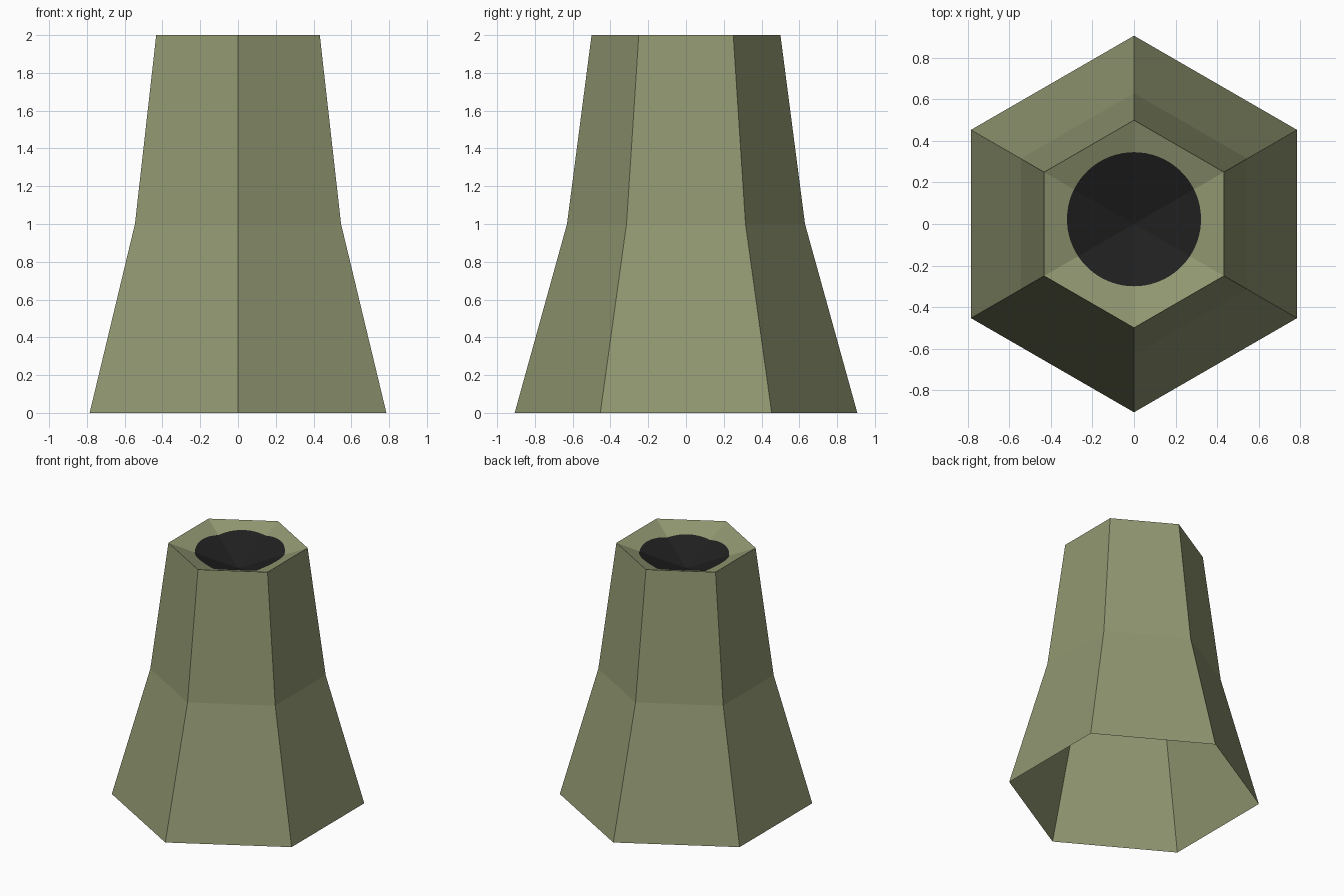
import bpy, bmesh, math
from mathutils import Vector

if "Cube" in bpy.data.objects:
    bpy.data.objects.remove(bpy.data.objects["Cube"])


def material(name, srgb):
    mat = bpy.data.materials.new(name)
    lin = [((c / 255 + 0.055) / 1.055) ** 2.4 for c in srgb]
    mat.diffuse_color = (*lin, 1)
    mat.use_nodes = True
    mat.node_tree.nodes["Principled BSDF"].inputs["Base Color"].default_value = mat.diffuse_color
    return mat


def finish(name, bm, mats):
    me = bpy.data.meshes.new(name)
    bm.to_mesh(me)
    bm.free()
    for m in mats:
        me.materials.append(m)
    ob = bpy.data.objects.new(name, me)
    bpy.context.collection.objects.link(ob)
    return ob


olive = material("olive stone", (145, 151, 113))
black = material("vent black", (32, 32, 32))

# Flared six-sided outer wall, open underneath
bm = bmesh.new()
rings = []
for r, z in [(0.907, 0), (0.63, 1), (0.5, 2)]:
    rings.append([bm.verts.new((r * math.cos(math.radians(60 * i + 30)),
                                r * math.sin(math.radians(60 * i + 30)), z))
                  for i in range(6)])
for lo, hi in zip(rings, rings[1:]):
    for i in range(6):
        j = (i + 1) % 6
        bm.faces.new((lo[i], lo[j], hi[j], hi[i]))
finish("chimney_wall", bm, [olive])

# Shallow six-sided funnel in the top, with a round dark vent on its faces
TOP_R, DEPTH, VENT_R, VENT_Y = 0.5, 0.18, 0.323, 0.023
STEPS = 72
bm = bmesh.new()
apex = bm.verts.new((0, 0, 2 - DEPTH))
rim, vent = [], []
for i in range(STEPS):
    a = math.radians(30) + math.tau * i / STEPS
    d = Vector((math.cos(a), math.sin(a), 0))
    # distance to the hexagonal rim and to the vent's circle in this direction
    off = (a % (math.pi / 3)) - math.pi / 6
    if i % (STEPS // 6) == 0:
        r_rim = TOP_R
    else:
        mid = math.radians(60 * (i // (STEPS // 6)) + 60)
        r_rim = TOP_R * math.cos(math.pi / 6) / math.cos(a - mid)
    r_vent = VENT_Y * d.y + math.sqrt(VENT_R ** 2 - (VENT_Y * d.x) ** 2)
    rim.append(bm.verts.new(d * r_rim + Vector((0, 0, 2))))
    z = 2 - DEPTH * (1 - r_vent / r_rim)
    vent.append(bm.verts.new(d * r_vent + Vector((0, 0, z))))
for i in range(STEPS):
    j = (i + 1) % STEPS
    bm.faces.new((vent[i], rim[i], rim[j], vent[j])).material_index = 0
    bm.faces.new((apex, vent[i], vent[j])).material_index = 1
finish("vent_funnel", bm, [olive, black])
